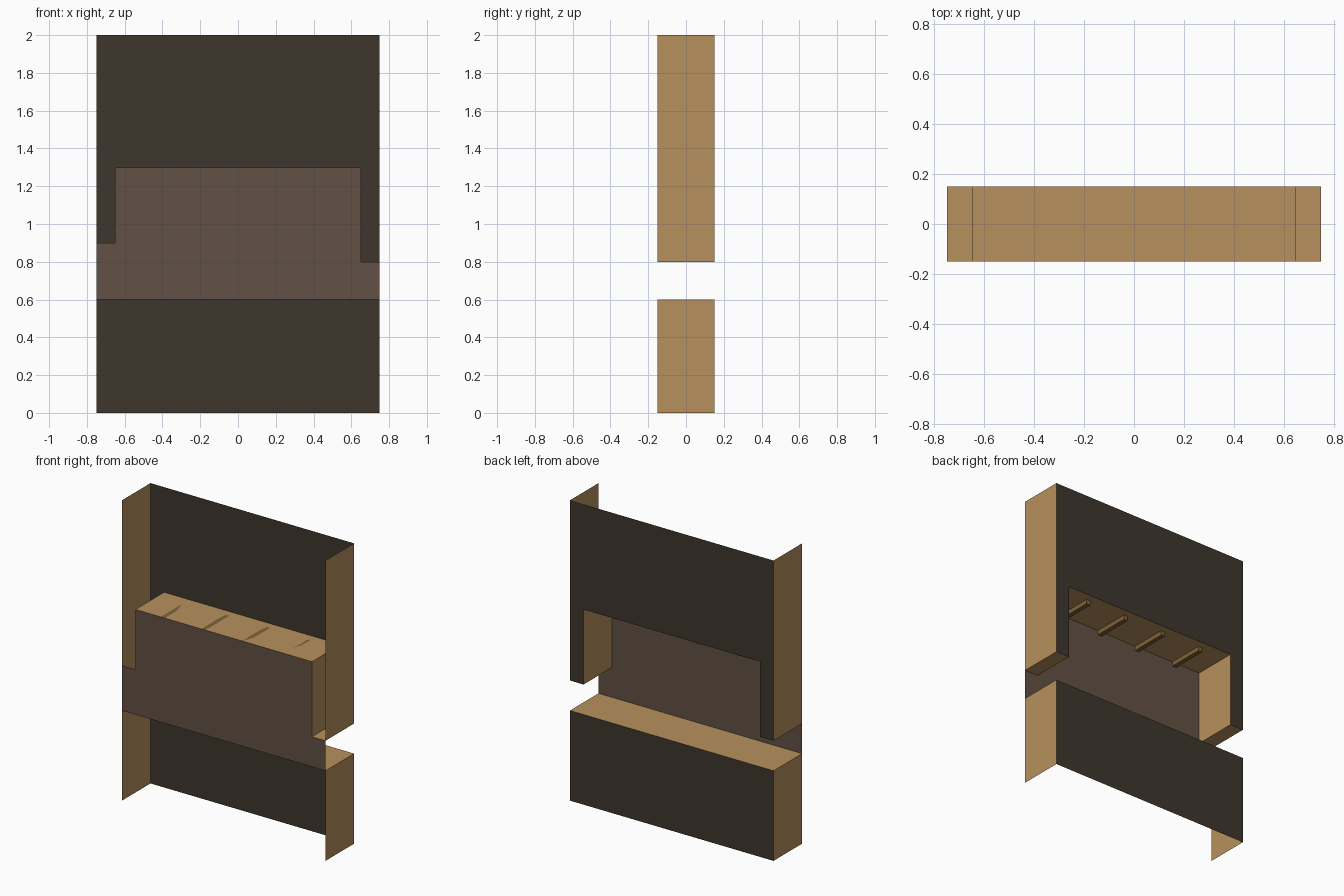
import bpy, bmesh

if "Cube" in bpy.data.objects:
    bpy.data.objects.remove(bpy.data.objects["Cube"])

W, D, H = 0.75, 0.15, 2.0            # half width, half depth, height
NX, LOW, STEP, TOP = 0.65, 0.6, 0.8, 1.3   # niche sizes


def material(name, rgb):
    m = bpy.data.materials.new(name)
    m.diffuse_color = (*rgb, 1)
    m.use_nodes = True
    m.node_tree.nodes["Principled BSDF"].inputs["Base Color"].default_value = m.diffuse_color
    return m


DARK = material("dark_panel", (0.048, 0.037, 0.025))
BROWN = material("brown_panel", (0.122, 0.082, 0.058))
TAN = material("light_wood", (0.47, 0.28, 0.11))
RAIL = material("rail_wood", (0.216, 0.122, 0.04))


def sheet(name, polys, mat):
    """Thin open surface made of flat polygons."""
    bm = bmesh.new()
    for pts in polys:
        bm.faces.new([bm.verts.new(p) for p in pts])
    bmesh.ops.remove_doubles(bm, verts=bm.verts, dist=1e-5)
    me = bpy.data.meshes.new(name)
    bm.to_mesh(me)
    bm.free()
    me.materials.append(mat)
    ob = bpy.data.objects.new(name, me)
    bpy.context.collection.objects.link(ob)
    return ob


def facing_y(y, pts):
    return [(x, y, z) for x, z in pts]


def side(x, z0, z1):
    return [(x, -D, z0), (x, D, z0), (x, D, z1), (x, -D, z1)]


def level(x0, x1, z):
    return [(x0, -D, z), (x1, -D, z), (x1, D, z), (x0, D, z)]


def rect(x0, x1, z0, z1):
    return [(x0, z0), (x1, z0), (x1, z1), (x0, z1)]


# Back sheets, facing +y, above and below the niche
sheet("upper_back_panel", [facing_y(D, p[::-1]) for p in (
    rect(-W, -NX, STEP, TOP), rect(NX, W, STEP, TOP), rect(-W, W, TOP, H))], DARK)
sheet("lower_back_panel", [facing_y(D, rect(-W, W, 0, LOW)[::-1])], DARK)

# Front sheet closing the niche, a little taller on the left shoulder
sheet("niche_front_panel", [facing_y(-D, [
    (-W, LOW), (W, LOW), (W, STEP), (NX, STEP), (NX, TOP),
    (-NX, TOP), (-NX, 0.9), (-W, 0.9)])], BROWN)

# Outer ends
for s, label in ((-1, "left"), (1, "right")):
    sheet(label + "_end", [side(s * W, 0, LOW)[::s], side(s * W, STEP, H)[::s]], TAN)
    # Niche cheek and shoulder
    x0, x1 = sorted((s * NX, s * W))
    sheet(label + "_niche_side", [side(s * NX, STEP, TOP)[::s], level(x0, x1, STEP)], TAN)

# Niche floor and ceiling
sheet("niche_floor", [level(-W, W, LOW)], TAN)
sheet("niche_ceiling", [level(-NX, NX, TOP)], TAN)

# Four rails below the ceiling
for i, x in enumerate((-0.45, -0.15, 0.15, 0.45)):
    bpy.ops.mesh.primitive_cube_add(size=1, location=(x, -0.025, TOP - 0.015))
    ob = bpy.context.object
    ob.name = f"ceiling_rail_{i + 1}"
    ob.scale = (0.03, 0.25, 0.03)
    ob.data.materials.append(RAIL)
